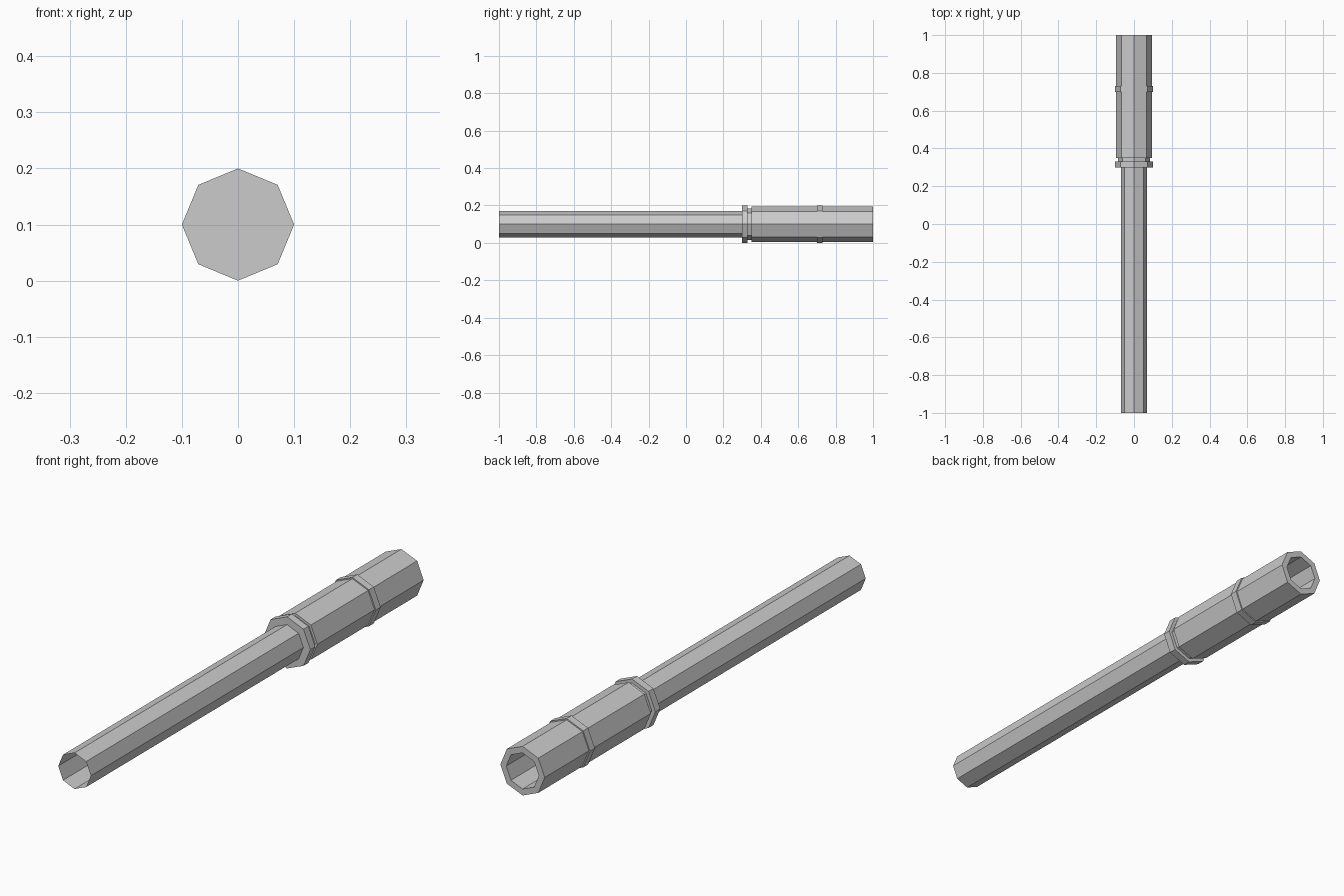
import bpy, bmesh
from math import cos, sin, pi

if "Cube" in bpy.data.objects:
    bpy.data.objects.remove(bpy.data.objects["Cube"])

SIDES = 8
AXIS_Z = 0.1


def lathe(name, profile):
    """Sweep (radius, y) points round the lengthwise axis as a flat octagon."""
    bm = bmesh.new()
    rings = []
    for r, y in profile:
        if r == 0:
            rings.append([bm.verts.new((0, y, AXIS_Z))] * SIDES)
        else:
            rings.append([bm.verts.new((r * cos(2 * pi * i / SIDES), y,
                                        AXIS_Z + r * sin(2 * pi * i / SIDES)))
                          for i in range(SIDES)])
    for a, b in zip(rings, rings[1:]):
        for i in range(SIDES):
            j = (i + 1) % SIDES
            quad = [a[i], a[j], b[j], b[i]]
            bm.faces.new(list(dict.fromkeys(quad)))
    bmesh.ops.recalc_face_normals(bm, faces=bm.faces)
    mesh = bpy.data.meshes.new(name)
    bm.to_mesh(mesh)
    bm.free()
    obj = bpy.data.objects.new(name, mesh)
    bpy.context.collection.objects.link(obj)
    return obj


# Long open front tube
lathe("front_tube", [(0.07, -1.0), (0.07, 0.3)])

# Grip: closed collar, neck, body with raised band, open hollow end
lathe("grip", [
    (0, 0.30), (0.1, 0.30), (0.1, 0.33), (0.085, 0.33), (0.085, 0.35),
    (0.095, 0.35), (0.095, 0.70), (0.1, 0.70), (0.1, 0.73), (0.095, 0.73),
    (0.095, 1.0), (0.07, 1.0), (0.07, 0.35), (0, 0.35),
])
